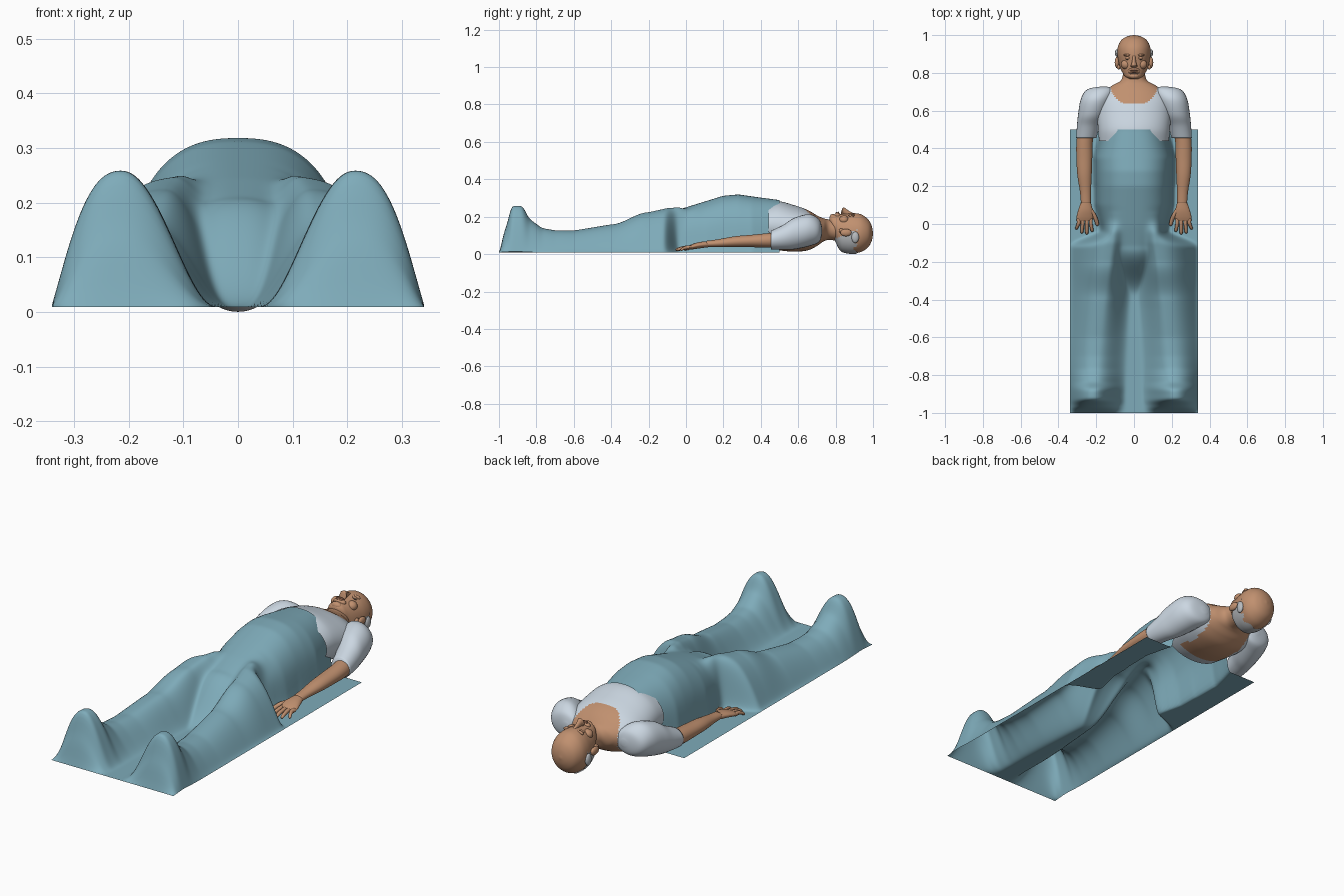
import bpy, bmesh, math
from mathutils import Vector

cube = bpy.data.objects.get("Cube")
if cube:
    bpy.data.objects.remove(cube, do_unlink=True)


def material(name, r, g, b):
    m = bpy.data.materials.new(name)
    m.use_nodes = True
    m.diffuse_color = (r, g, b, 1)
    m.node_tree.nodes["Principled BSDF"].inputs["Base Color"].default_value = (r, g, b, 1)
    return m


TEAL = material("teal blanket", .21, .41, .49)
WHITE = material("pale shirt", .60, .68, .76)
SKIN = material("skin", .53, .28, .16)
LIP = material("dark skin", .33, .15, .09)
HAIR = material("grey hair", .48, .50, .52)
DARK = material("dark eyes", .06, .04, .03)


def finish(name, bm, mats, rule=None):
    """Turn a bmesh into a smooth object; rule picks a material index per face."""
    bmesh.ops.recalc_face_normals(bm, faces=bm.faces)
    for f in bm.faces:
        f.smooth = True
        if rule:
            f.material_index = rule(f.calc_center_median())
    me = bpy.data.meshes.new(name)
    bm.to_mesh(me)
    bm.free()
    for m in mats:
        me.materials.append(m)
    ob = bpy.data.objects.new(name, me)
    bpy.context.collection.objects.link(ob)
    return ob


def spline(a, b, c, d, t):
    return b + (c - a) * (t / 2) + (a * 2 - b * 5 + c * 4 - d) * (t * t / 2) + (b * 3 - a - c * 3 + d) * (t ** 3 / 2)


def loft(name, sections, mats, rule=None, keep=None, steps=6, sides=28, caps=True, grow=1):
    """Skin elliptical rings (x, y, z, half width, half height) that run along y."""
    pts = [Vector(s) for s in sections]
    pts = [pts[0]] + pts + [pts[-1]]
    rows = [spline(*pts[i:i + 4], k / steps) for i in range(len(pts) - 3) for k in range(steps)]
    rows.append(pts[-1])
    bm = bmesh.new()
    rings = []
    for x, y, z, rx, rz in rows:
        angles = [2 * math.pi * k / sides for k in range(sides)]
        rings.append([bm.verts.new((x + rx * grow * math.cos(a), y, z + rz * grow * math.sin(a))) for a in angles])
    for p, q in zip(rings, rings[1:]):
        for k in range(sides):
            n = (k + 1) % sides
            bm.faces.new((p[k], p[n], q[n], q[k]))
    if caps:
        bm.faces.new(rings[0])
        bm.faces.new(rings[-1])
    if keep:
        gone = [f for f in bm.faces if not keep(f.calc_center_median())]
        bmesh.ops.delete(bm, geom=gone, context='FACES')
    return finish(name, bm, mats, rule)


def ball(name, loc, size, mat):
    bm = bmesh.new()
    bmesh.ops.create_uvsphere(bm, u_segments=20, v_segments=12, radius=1)
    for v in bm.verts:
        v.co = Vector(loc) + Vector(c * s for c, s in zip(v.co, size))
    return finish(name, bm, [mat])


# Blanket: a height field draped over belly, legs and feet
def curve(table, y):
    if y <= table[0][0]:
        return table[0][1]
    for (a, p), (b, q) in zip(table, table[1:]):
        if y <= b:
            t = (y - a) / (b - a)
            return p + (q - p) * t * t * (3 - 2 * t) if abs(q - p) > .06 else p + (q - p) * t
    return table[-1][1]


BELLY = [(-.38, 0), (-.12, .20), (-.02, .235), (.1, .272), (.2, .303), (.28, .31), (.4, .293), (.5, .28)]
BELLY_W = [(-.35, .06), (-.15, .12), (-.05, .165), (.1, .2), (.35, .21), (.45, .185), (.5, .17)]
LEG = [(-1, 0), (-.965, .13), (-.93, .25), (-.88, .25), (-.83, .175), (-.77, .13), (-.7, .118),
       (-.6, .117), (-.4, .15), (-.2, .215), (-.1, .237), (-.05, .235), (.06, .16)]
LEG_X = [(-.9, .212), (-.45, .165), (-.1, .115), (.05, .1)]
LEG_OUT = [(-.9, .13), (-.45, .17), (-.12, .215), (-.04, .07)]
LEG_IN = [(-.9, .17), (-.45, .145), (-.1, .12)]


def height(x, y):
    x = abs(x)
    t = min(1, x / curve(BELLY_W, y))
    belly = curve(BELLY, y) * (1 - t ** 2.5) ** .4
    off = x - curve(LEG_X, y)
    if off > 0:
        shape = (1 - min(1, off / curve(LEG_OUT, y)) ** 2.5) ** 1.2
    else:
        shape = (1 - min(1, -off / curve(LEG_IN, y)) ** 2) ** 2
    leg = curve(LEG, y) * shape if y < .06 else 0
    return (belly ** 7 + leg ** 7) ** (1 / 7)


NX, NY = 120, 220
grid = [[height(.68 * i / NX - .34, 1.5 * j / NY - 1) for i in range(NX + 1)] for j in range(NY + 1)]
for _ in range(5):
    grid = [[grid[j][i] if j == 0 or i in (0, NX) else
             (2 * grid[j][i] + grid[j][i - 1] + grid[j][i + 1] + grid[j - 1][i] + grid[min(j + 1, NY)][i]) / 6
             for i in range(NX + 1)] for j in range(NY + 1)]
bm = bmesh.new()
net = [[bm.verts.new((.68 * i / NX - .34, 1.5 * j / NY - 1, grid[j][i] + .009)) for i in range(NX + 1)]
       for j in range(NY + 1)]
for j in range(NY):
    for i in range(NX):
        bm.faces.new((net[j][i], net[j][i + 1], net[j + 1][i + 1], net[j + 1][i]))
finish("blanket", bm, [TEAL])


# Torso: shirt with a scooped neckline, bare upper back and neck
def shirt_rule(c):
    if c.z > .1:
        return int(c.y > .635 + .1 * (abs(c.x) / .13) ** 4)
    return int(c.y > .72 or abs(c.x) < .12 and c.y > .49)


loft("shirt_torso_and_neck", [
    (0, .44, .152, .185, .122), (0, .5, .151, .19, .131), (0, .58, .137, .195, .124),
    (0, .65, .128, .19, .108), (0, .70, .125, .16, .082), (0, .735, .13, .112, .062),
    (0, .765, .13, .066, .055), (0, .83, .125, .056, .055)],
    [WHITE, SKIN], shirt_rule, steps=10, sides=80, caps=False)

# Head with a fringe of hair around the nape
HEAD = [(0, .768, .18, .022, .018), (0, .78, .165, .045, .045), (0, .80, .14, .06, .073),
        (0, .825, .118, .073, .096), (0, .86, .112, .082, .104), (0, .90, .112, .088, .107),
        (0, .94, .112, .085, .099), (0, .975, .111, .066, .073), (0, .993, .111, .036, .04),
        (0, 1, .11, .004, .004)]
loft("head", HEAD, [SKIN], sides=40)
loft("hair_fringe", HEAD, [HAIR], sides=60, steps=10, caps=False, grow=1.04,
     keep=lambda c: .795 < c.y < .905 + .012 * math.sin(c.z * 160) and c.z < .085 + .4 * (c.y - .8))

# Face
loft("nose", [(0, .828, .212, .012, .008), (0, .836, .226, .019, .018), (0, .846, .229, .014, .02),
              (0, .87, .218, .009, .014), (0, .895, .21, .008, .008)], [SKIN], sides=16)
ball("chin", (0, .784, .197), (.028, .016, .018), SKIN)
ball("mouth_mound", (0, .81, .205), (.033, .018, .018), SKIN)
ball("upper_lip", (0, .814, .221), (.023, .005, .006), LIP)
ball("lower_lip", (0, .805, .219), (.019, .005, .006), LIP)

for s, side in ((1, "left"), (-1, "right")):
    ball(side + "_cheek", (s * .042, .845, .183), (.027, .026, .024), SKIN)
    ball(side + "_eye", (s * .032, .875, .204), (.014, .007, .008), DARK)
    ball(side + "_eyelid", (s * .032, .879, .205), (.016, .008, .01), SKIN)
    ball(side + "_brow", (s * .032, .894, .206), (.024, .007, .011), SKIN)
    ball(side + "_ear", (s * .09, .855, .115), (.012, .03, .02), SKIN)
    ball(side + "_ear_lobe", (s * .081, .83, .125), (.009, .013, .012), SKIN)
    ball(side + "_hair_tuft", (s * .089, .905, .09), (.012, .02, .03), HAIR)

    # Sleeve, arm and hand
    def limb(name, sections, mat, **kw):
        loft(side + "_" + name, [(s * x, *rest) for x, *rest in sections], [mat], **kw)

    limb("sleeve", [(.16, .728, .125, .015, .015), (.178, .712, .125, .07, .06), (.2, .66, .128, .082, .085),
                    (.222, .58, .11, .074, .084), (.24, .52, .09, .062, .066), (.253, .455, .075, .053, .05)], WHITE)
    limb("arm", [(.252, .5, .076, .045, .042), (.262, .43, .073, .043, .038), (.263, .35, .07, .042, .033),
                 (.262, .26, .066, .038, .029), (.257, .17, .058, .029, .021), (.255, .11, .054, .026, .017)], SKIN)
    limb("palm", [(.255, .12, .053, .025, .016), (.257, .075, .048, .038, .017), (.26, .04, .041, .044, .015),
                  (.262, .015, .035, .042, .011)], SKIN)
    for k, (base, tip, end) in enumerate([(.229, .222, -.042), (.25, .25, -.056), (.272, .276, -.05), (.293, .304, -.03)]):
        limb("finger_%d" % (k + 1), [(base, .03, .037, .0105, .010), (base, .005, .036, .010, .010),
                                     ((base + tip) / 2, (end + .01) / 2, .032, .009, .009),
                                     (tip, end + .007, .025, .008, .008), (tip, end, .023, .002, .002)],
             SKIN, steps=3, sides=12)
    limb("thumb", [(.235, .085, .045, .013, .012), (.214, .05, .04, .013, .012), (.2, .02, .034, .011, .01),
                   (.195, -.004, .028, .009, .008), (.194, -.011, .026, .002, .002)], SKIN, steps=3, sides=12)
